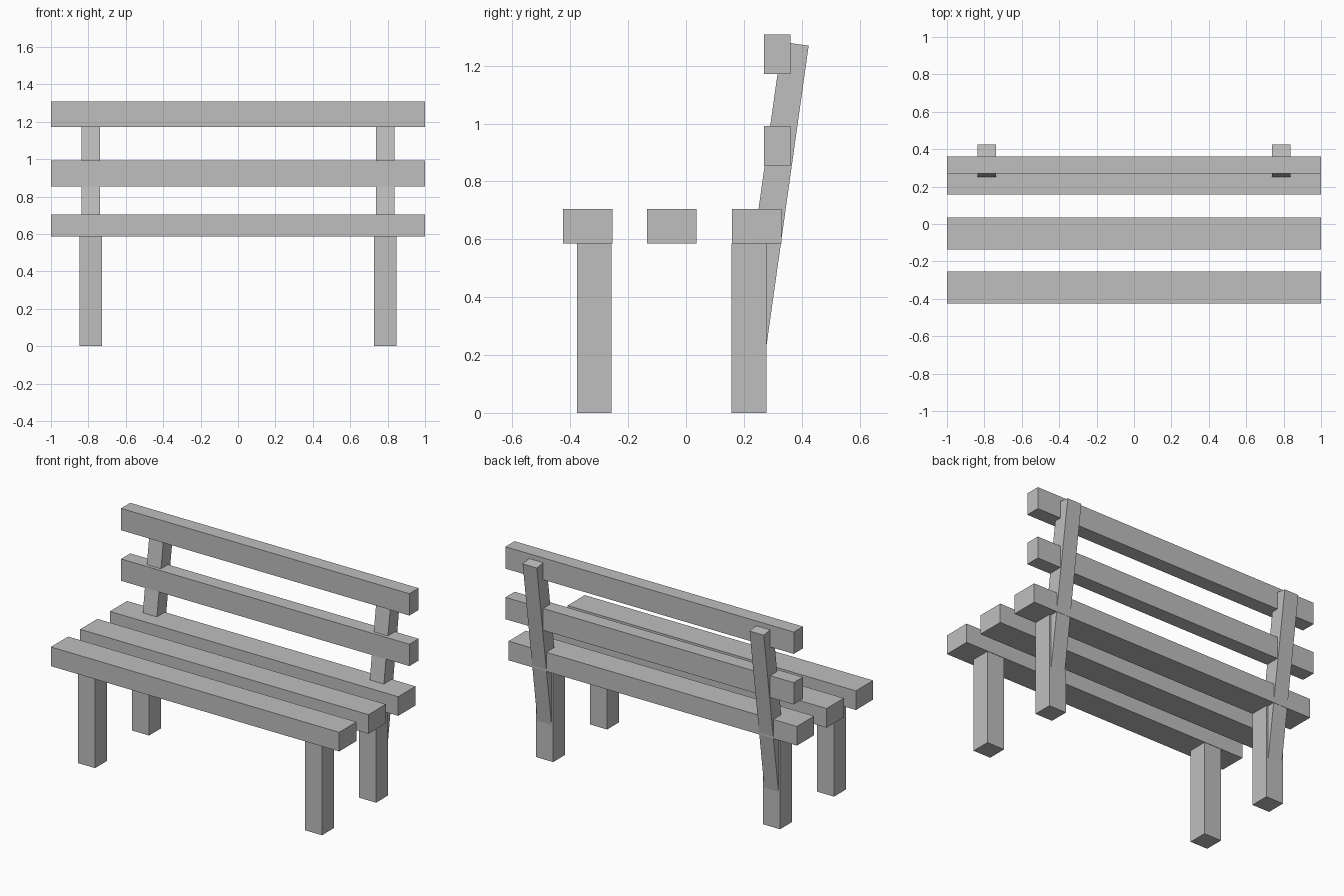
import bpy
import bmesh
import math
from mathutils import Matrix, Vector

cube = bpy.data.objects.get("Cube")
if cube:
    bpy.data.objects.remove(cube, do_unlink=True)

grey = bpy.data.materials.new("plain_grey")
grey.use_nodes = True
colour = (0.52, 0.52, 0.52, 1)
grey.diffuse_color = colour
grey.node_tree.nodes["Principled BSDF"].inputs["Base Color"].default_value = colour


def box(name, centre, size, tilt=0.0):
    """Flat-shaded box, optionally tilted about the x axis."""
    bm = bmesh.new()
    bmesh.ops.create_cube(bm, size=1, matrix=Matrix.Diagonal((*size, 1)))
    mesh = bpy.data.meshes.new(name)
    bm.to_mesh(mesh)
    bm.free()
    mesh.materials.append(grey)
    obj = bpy.data.objects.new(name, mesh)
    obj.location = centre
    obj.rotation_euler.x = tilt
    bpy.context.collection.objects.link(obj)
    return obj


# Seat: three long planks
for name, y in (("front", -0.34), ("middle", -0.05), ("back", 0.244)):
    box(f"seat_plank_{name}", (0, y, 0.645), (2, 0.171, 0.12))

# Backrest: two long rails
for name, z in (("lower", 0.923), ("upper", 1.24)):
    box(f"backrest_rail_{name}", (0, 0.315, z), (2, 0.091, 0.137))

# Legs and leaning backrest posts on both sides
LEAN = math.radians(8)
POST_LENGTH = 1.16
post_top = Vector((0, 0.378, 1.276))
post_axis = Vector((0, math.sin(LEAN), math.cos(LEAN)))
post_centre = post_top - post_axis * POST_LENGTH / 2

for side, sign in (("left", 1), ("right", -1)):
    x = sign * 0.787
    for name, y in (("front", -0.317), ("back", 0.218)):
        box(f"{name}_leg_{side}", (x, y, 0.2925), (0.12, 0.12, 0.585))
    box(f"backrest_post_{side}", (x, post_centre.y, post_centre.z),
        (0.098, 0.093, POST_LENGTH), -LEAN)
